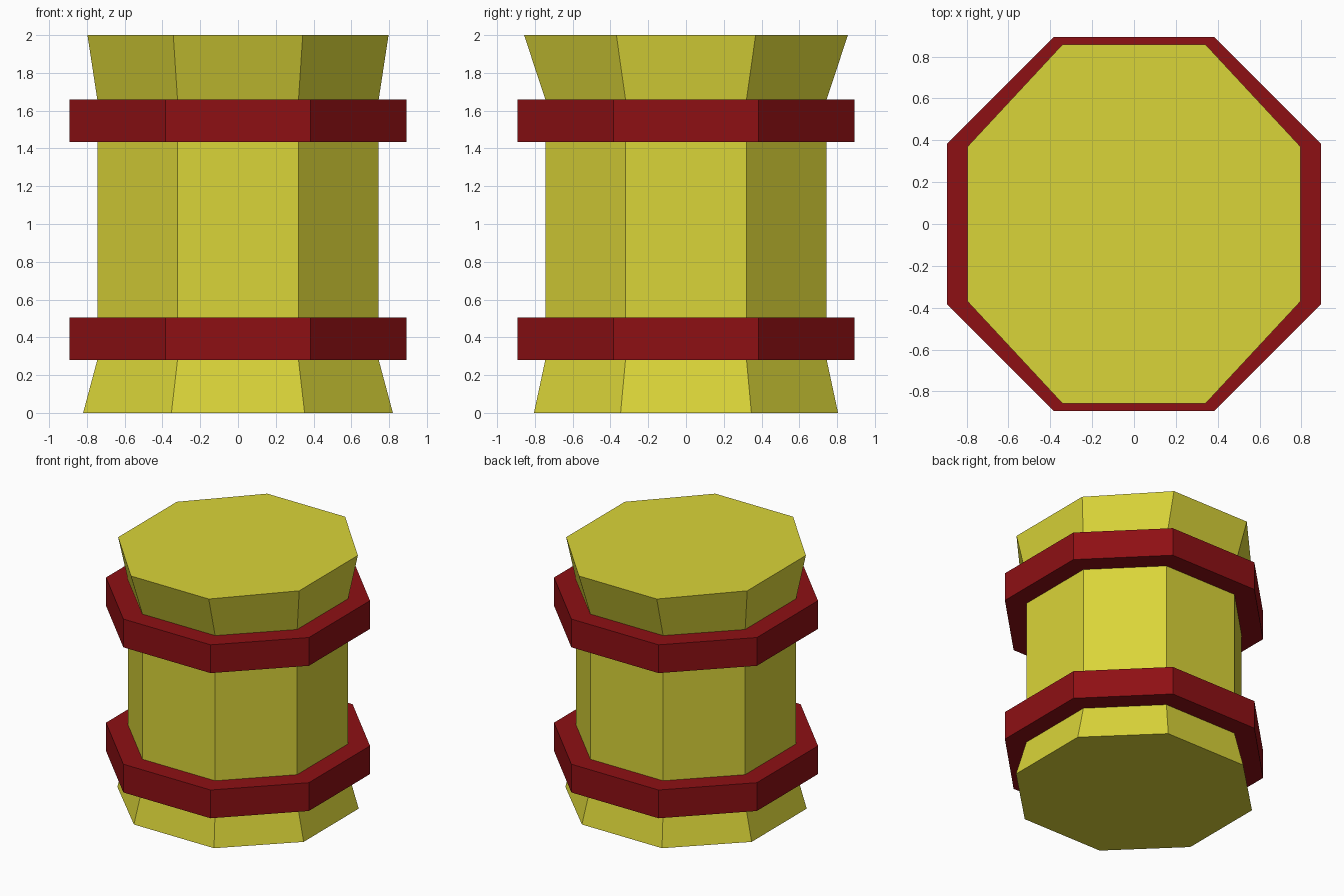
import bpy
import bmesh

if "Cube" in bpy.data.objects:
    bpy.data.objects.remove(bpy.data.objects["Cube"])

CORNER = 0.43  # half flat width relative to the octagon's half size


def material(name, rgb):
    mat = bpy.data.materials.new(name)
    mat.diffuse_color = (*rgb, 1.0)
    mat.use_nodes = True
    mat.node_tree.nodes["Principled BSDF"].inputs["Base Color"].default_value = mat.diffuse_color
    return mat


def octagon(hx, hy, z):
    cx, cy = hx * CORNER, hy * CORNER
    return [(hx, -cy, z), (hx, cy, z), (cx, hy, z), (-cx, hy, z),
            (-hx, cy, z), (-hx, -cy, z), (-cx, -hy, z), (cx, -hy, z)]


def loft(name, sections, mat, closed_loop=False):
    """Skin octagonal sections (half x, half y, z); cap ends unless looped."""
    bm = bmesh.new()
    rings = [[bm.verts.new(p) for p in octagon(*s)] for s in sections]
    pairs = list(zip(rings, rings[1:]))
    if closed_loop:
        pairs.append((rings[-1], rings[0]))
    else:
        bm.faces.new(rings[0][::-1])
        bm.faces.new(rings[-1])
    for low, high in pairs:
        for i in range(8):
            j = (i + 1) % 8
            bm.faces.new((low[i], low[j], high[j], high[i]))
    bmesh.ops.recalc_face_normals(bm, faces=bm.faces)
    mesh = bpy.data.meshes.new(name)
    bm.to_mesh(mesh)
    bm.free()
    mesh.materials.append(mat)
    obj = bpy.data.objects.new(name, mesh)
    bpy.context.collection.objects.link(obj)
    return obj


yellow = material("yellow", (0.70, 0.66, 0.04))
red = material("red", (0.27, 0.005, 0.007))

# Body: straight middle, flared foot and flared top
loft("barrel_body", [(0.82, 0.805, 0.0), (0.745, 0.745, 0.28),
                     (0.745, 0.745, 1.66), (0.797, 0.857, 2.0)], yellow)

# Two hoops fitted around the body
for name, z0, z1 in (("lower_hoop", 0.28, 0.505), ("upper_hoop", 1.435, 1.66)):
    loft(name, [(0.74, 0.74, z0), (0.893, 0.893, z0),
                (0.893, 0.893, z1), (0.74, 0.74, z1)], red, closed_loop=True)
